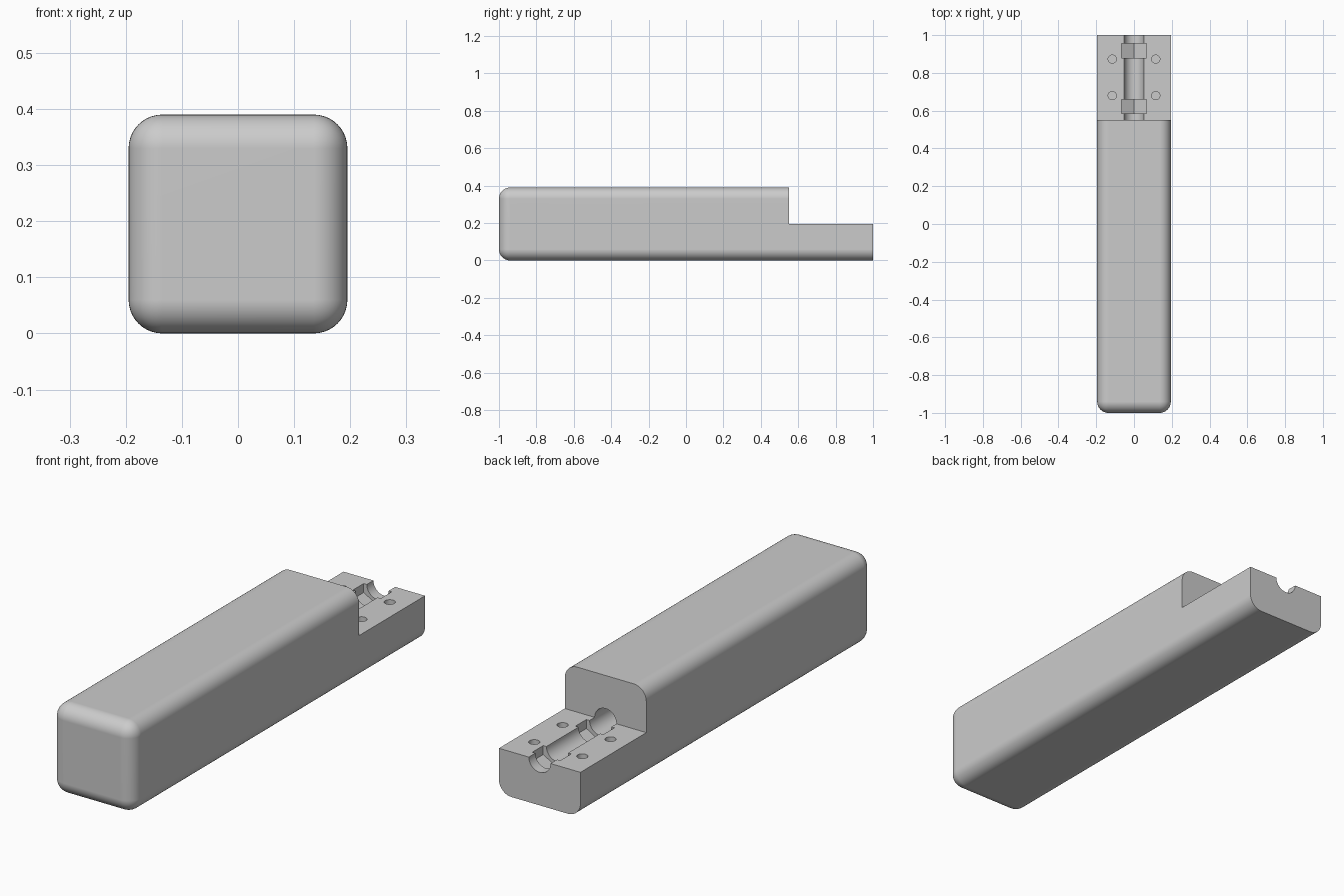
import bpy, bmesh, math
from mathutils import Matrix, Vector

cube = bpy.data.objects.get("Cube")
if cube:
    bpy.data.objects.remove(cube, do_unlink=True)

HALF, STEP_Y, STEP_Z, ROUND = 0.195, 0.55, 0.195, 0.06

grey = bpy.data.materials.new("plain grey")
grey.use_nodes = True
colour = (0.6, 0.6, 0.6, 1)
grey.diffuse_color = colour
grey.node_tree.nodes["Principled BSDF"].inputs["Base Color"].default_value = colour


def add_object(name, bm):
    mesh = bpy.data.meshes.new(name)
    bm.to_mesh(mesh)
    bm.free()
    mesh.materials.append(grey)
    obj = bpy.data.objects.new(name, mesh)
    bpy.context.collection.objects.link(obj)
    return obj


def box(low, high):
    bm = bmesh.new()
    low, high = Vector(low), Vector(high)
    matrix = Matrix.Translation((low + high) / 2) @ Matrix.Diagonal((*(high - low), 1))
    bmesh.ops.create_cube(bm, size=1, matrix=matrix)
    return bm


def prism(sides, radius, start, end, spin=0):
    """Closed prism or cylinder running from start to end."""
    bm = bmesh.new()
    start, end = Vector(start), Vector(end)
    axis = end - start
    turn = Matrix.Rotation(-math.pi / 2, 4, "X") if abs(axis.y) > abs(axis.z) else Matrix()
    matrix = Matrix.Translation((start + end) / 2) @ turn @ Matrix.Rotation(spin, 4, "Z")
    bmesh.ops.create_cone(bm, cap_ends=True, segments=sides, radius1=radius,
                          radius2=radius, depth=axis.length, matrix=matrix)
    return bm


# Body: rounded along its length and at the front, square at the back
bm = box((-HALF, -1, 0), (HALF, 1, 2 * HALF))
edges = [e for e in bm.edges if not all(v.co.y > 0 for v in e.verts)]
bmesh.ops.bevel(bm, geom=edges, offset=ROUND, segments=10, profile=0.5, affect="EDGES")
body = add_object("body", bm)

# Cutters: half-lap step, rod bore, nut pockets, screw holes
cutters = [
    add_object("step_cutter", box((-1, STEP_Y, STEP_Z), (1, 2, 1))),
    add_object("bore_cutter", prism(48, 0.052, (0, 0.1, STEP_Z), (0, 1.2, STEP_Z))),
]
for y in (0.585, 0.88):
    cutters.append(add_object("nut_cutter", prism(
        6, 0.0775, (0, y, STEP_Z), (0, y + 0.075, STEP_Z))))
for x in (-0.115, 0.115):
    for y in (0.68, 0.873):
        cutters.append(add_object("screw_cutter", prism(
            24, 0.022, (x, y, 0.08), (x, y, 0.3))))

bpy.context.view_layer.objects.active = body
body.select_set(True)
for cutter in cutters:
    cutter.hide_render = True
    cutter.select_set(False)
    mod = body.modifiers.new("cut", "BOOLEAN")
    mod.operation, mod.solver, mod.object = "DIFFERENCE", "EXACT", cutter
    bpy.ops.object.modifier_apply(modifier=mod.name)
for cutter in cutters:
    bpy.data.objects.remove(cutter, do_unlink=True)

# Smooth rounds with crisp flat faces
bpy.ops.object.shade_smooth_by_angle(angle=math.radians(30))
normals = body.modifiers.new("flat_faces", "WEIGHTED_NORMAL")
normals.keep_sharp = True
